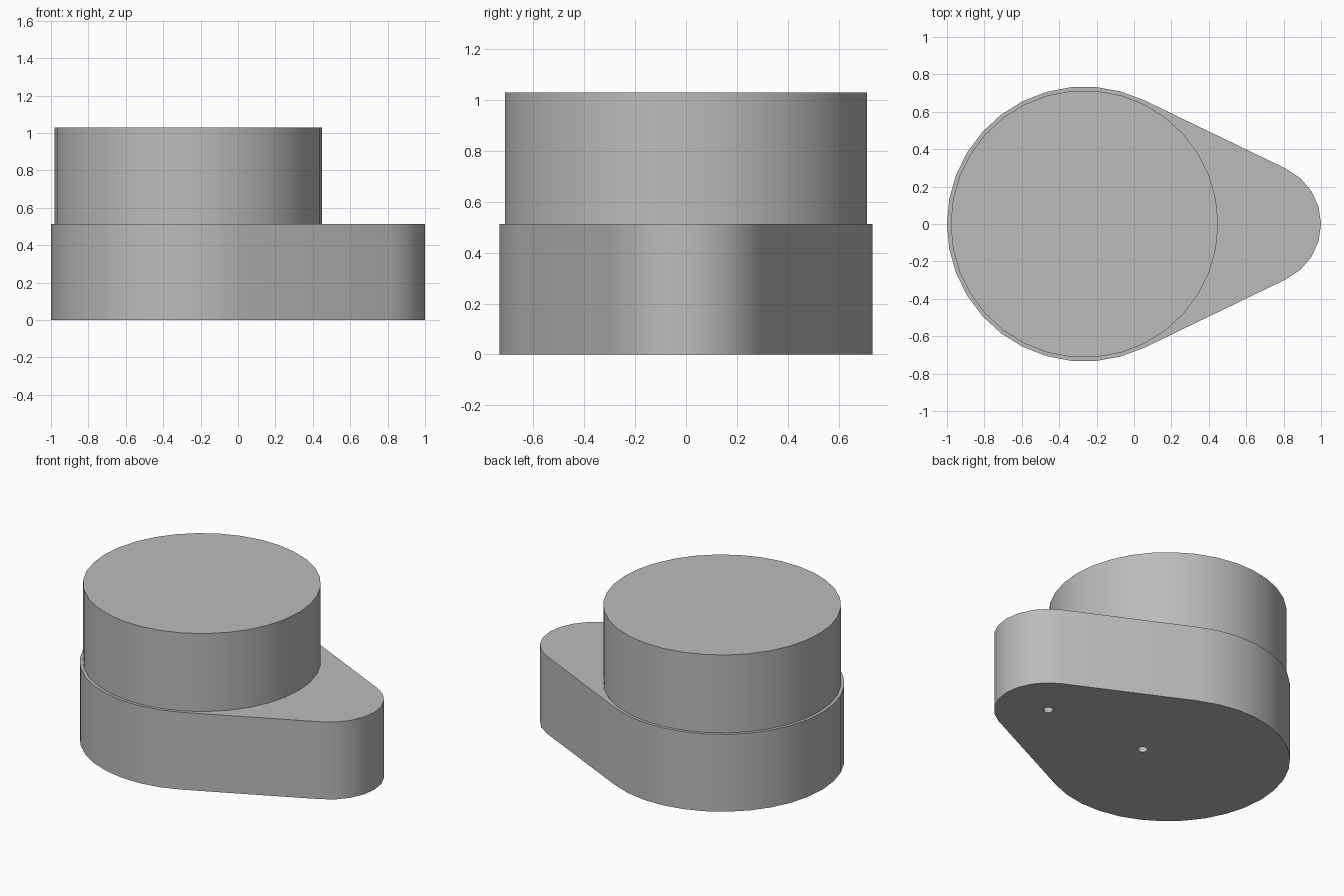
import bpy, bmesh
from math import sin, cos, pi, asin, radians

if "Cube" in bpy.data.objects:
    bpy.data.objects.remove(bpy.data.objects["Cube"], do_unlink=True)

# Single grey material
grey = bpy.data.materials.new("plain grey")
grey.use_nodes = True
colour = (0.5, 0.5, 0.5, 1)
grey.diffuse_color = colour
grey.node_tree.nodes["Principled BSDF"].inputs["Base Color"].default_value = colour


def arc(cx, r, start, end, steps):
    return [(cx + r * cos(start + (end - start) * i / steps),
             r * sin(start + (end - start) * i / steps)) for i in range(steps + 1)]


def prism(name, outline, z0, z1):
    """Extrude a closed outline from z0 up to z1."""
    bm = bmesh.new()
    face = bm.faces.new([bm.verts.new((x, y, z0)) for x, y in outline])
    top = bmesh.ops.extrude_face_region(bm, geom=[face])["geom"]
    bmesh.ops.translate(bm, vec=(0, 0, z1 - z0),
                        verts=[v for v in top if isinstance(v, bmesh.types.BMVert)])
    bmesh.ops.recalc_face_normals(bm, faces=bm.faces)
    mesh = bpy.data.meshes.new(name)
    bm.to_mesh(mesh)
    bm.free()
    mesh.materials.append(grey)
    obj = bpy.data.objects.new(name, mesh)
    bpy.context.collection.objects.link(obj)
    return obj


def smooth(obj):
    bpy.ops.object.select_all(action="DESELECT")
    obj.select_set(True)
    bpy.context.view_layer.objects.active = obj
    bpy.ops.object.shade_smooth_by_angle(angle=radians(30))


big_x, big_r = -0.265, 0.735
small_x, small_r = 0.673, 0.327
base_top, height = 0.513, 1.03

# Teardrop base: two arcs joined by their common tangents
t = pi / 2 - asin((big_r - small_r) / (small_x - big_x))
outline = arc(small_x, small_r, -t, t, 8) + arc(big_x, big_r, t, 2 * pi - t, 22)
base = prism("base", outline, 0, base_top)

# Two small blind holes in the underside
for i, x in enumerate((small_x, -0.067)):
    cutter = prism(f"hole_cutter_{i + 1}", arc(x, 0.03, 0, 2 * pi, 16)[:-1], -0.1, 0.25)
    cutter.hide_render = True
    cutter.hide_set(True)
    mod = base.modifiers.new("hole", "BOOLEAN")
    mod.operation = "DIFFERENCE"
    mod.solver = "EXACT"
    mod.object = cutter

# Round drum on top of the base
drum = prism("drum", arc(big_x, 0.715, 0, 2 * pi, 34)[:-1], base_top, height)

for part in (base, drum):
    smooth(part)
